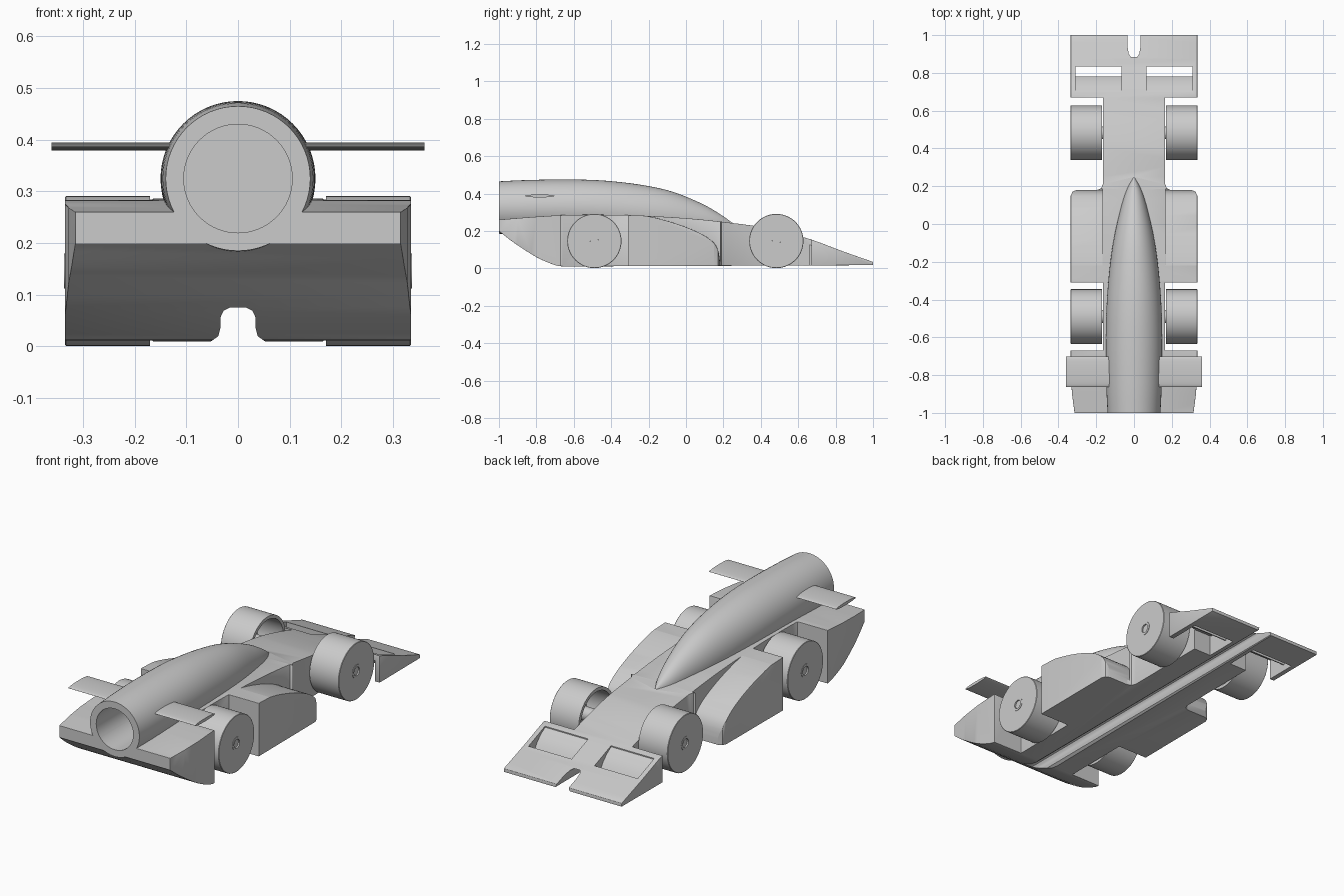
import bpy, bmesh, math
from mathutils import Vector

if "Cube" in bpy.data.objects:
    bpy.data.objects.remove(bpy.data.objects["Cube"])


def finish(name, bm, angle=35):
    bmesh.ops.recalc_face_normals(bm, faces=bm.faces)
    me = bpy.data.meshes.new(name)
    bm.to_mesh(me)
    bm.free()
    ob = bpy.data.objects.new(name, me)
    bpy.context.collection.objects.link(ob)
    select(ob)
    bpy.ops.object.shade_smooth_by_angle(angle=math.radians(angle))
    return ob


def select(ob):
    bpy.ops.object.select_all(action='DESELECT')
    bpy.context.view_layer.objects.active = ob
    ob.select_set(True)


def smooth(pts, n=5):
    """Catmull-Rom curve through the points."""
    v = [Vector(p) for p in pts]
    v = [2 * v[0] - v[1]] + v + [2 * v[-1] - v[-2]]
    out = []
    for a, b, c, d in zip(v, v[1:], v[2:], v[3:]):
        for i in range(n):
            t = i / n
            out.append(0.5 * (2 * b + (c - a) * t + (2 * a - 5 * b + 4 * c - d) * t ** 2
                              + (3 * b - a - 3 * c + d) * t ** 3))
    return [tuple(p) for p in out] + [tuple(v[-2])]


def prism(name, pts, depth):
    """Extrude a closed outline of 3D points along a vector."""
    bm = bmesh.new()
    f = bm.faces.new([bm.verts.new(p) for p in pts])
    ext = bmesh.ops.extrude_face_region(bm, geom=[f])
    bmesh.ops.translate(bm, vec=depth, verts=[g for g in ext['geom'] if isinstance(g, bmesh.types.BMVert)])
    return finish(name, bm)


def side_prism(name, yz, x0, x1):
    return prism(name, [(x0, y, z) for y, z in yz], (x1 - x0, 0, 0))


def loft(name, rings, caps=True, closed=False):
    """Skin a list of point rings."""
    bm = bmesh.new()
    rs = [[bm.verts.new(p) for p in r] for r in rings]
    pairs = list(zip(rs, rs[1:])) + ([(rs[-1], rs[0])] if closed else [])
    n = len(rs[0])
    for a, b in pairs:
        for i in range(n):
            j = (i + 1) % n
            bm.faces.new((a[i], a[j], b[j], b[i]))
    if caps and not closed:
        bm.faces.new(rs[0])
        bm.faces.new(rs[-1])
    return finish(name, bm)


def boolean(ob, tool, op='DIFFERENCE'):
    select(ob)
    m = ob.modifiers.new('bool', 'BOOLEAN')
    m.operation, m.solver, m.object = op, 'EXACT', tool
    bpy.ops.object.modifier_apply(modifier=m.name)
    bpy.data.objects.remove(tool)


def circle(n, fn):
    return [fn(math.cos(2 * math.pi * i / n), math.sin(2 * math.pi * i / n)) for i in range(n)]


# Body: plan outline intersected with the side profile
half = [(.315, -1), (.328, -.9), (.335, -.8), (.335, -.67), (.165, -.67), (.165, -.31),
        (.335, -.31), (.335, .15), (.326, .171), (.305, .18), (.195, .18), (.174, .189),
        (.165, .21), (.165, .67), (.335, .67), (.335, 1)]
plan = half + [(-x, y) for x, y in reversed(half)]
body = prism('body', [(x, y, -.1) for x, y in plan], (0, 0, .7))
top = smooth([(-1.001, .26), (-.8, .276), (-.6, .286), (-.3, .284), (0, .268), (.25, .242),
              (.45, .212), (.66, .157), (.83, .094), (1.001, .034)], 4)
under = smooth([(-.65, .01), (-.7, .017), (-.8, .06), (-.92, .137), (-1.001, .2)], 4)
side = side_prism('side_profile', top + [(1.001, .017)] + under, -.5, .5)
boolean(body, side, 'INTERSECT')

# Sidepods: rounded drop towards the nose
drop = smooth([(-.31, .288), (-.2, .278), (-.05, .238), (.07, .19), (.14, .145),
               (.17, .1), (.181, .04)], 4)
for s in (-1, 1):
    boolean(body, side_prism('pod_cut', drop + [(.185, .04), (.185, .5), (-.31, .5)], s * .166, s * .5))

# Softened edges
bev = body.modifiers.new('bevel', 'BEVEL')
bev.width, bev.segments = .008, 2
bev.limit_method, bev.angle_limit = 'ANGLE', math.radians(45)
select(body)
bpy.ops.object.modifier_apply(modifier=bev.name)

# Tapering fuselage tube: y, centre z, half width, half height
stations = smooth([(-1, .325, .14, .14), (-.85, .325, .147, .147), (-.65, .325, .15, .15),
                   (-.45, .318, .146, .152), (-.25, .3, .131, .148), (-.08, .28, .107, .132),
                   (.08, .255, .071, .093), (.18, .238, .04, .053), (.25, .228, .004, .014)], 4)
boolean(body, loft('fuselage', [circle(64, lambda c, s: (w * c, y, z + h * s))
                                for y, z, w, h in stations]), 'UNION')

# Front wing slots, leaving a curved flap in each
slot = [(.7, .2), (.835, .2), (.835, -.05), (.66, -.05), (.66, .125), (.7, .112), (.74, .085),
        (.768, .053), (.78, .047), (.781, .06), (.765, .085), (.735, .115), (.7, .138)]
for s in (-1, 1):
    boolean(body, side_prism('slot_cut', slot, s * .065, s * .31))

# Underside groove, also forming the nose notch
g = [(.06, -.02), (.052, .01), (.038, .02), (.034, .036), (.034, .056), (.028, .069), (.016, .075)]
boolean(body, prism('groove_cut', [(x, -1.1, z) for x, z in g] +
                    [(-x, -1.1, z) for x, z in reversed(g)], (0, 2.2, 0)))

# Cartridge bore
boolean(body, loft('bore_cut', [circle(64, lambda c, s: (.105 * c, y, .325 + .105 * s))
                                for y in (-1.1, -.45)]))
select(body)
bpy.ops.object.shade_smooth_by_angle(angle=math.radians(35))

# Rear winglets
foil = circle(20, lambda c, s: (-.782 + .08 * c, .387 + .008 * s))
for s, n in ((-1, 'left'), (1, 'right')):
    side_prism(n + '_rear_winglet', foil, s * .12, s * .361)

# Wheels (cups open to the inside), bearings and axles
tyre = [(.034, .335), (.143, .335), (.145, .333), (.145, .17), (.128, .17), (.128, .315), (.034, .315)]
bearing = [(.022, .337), (.034, .337), (.034, .16), (.022, .16)]
for y, end in ((-.49, 'rear'), (.483, 'front')):
    for s, n in ((-1, 'left'), (1, 'right')):
        for part, prof in (('wheel', tyre), ('bearing', bearing)):
            loft(f'{end}_{n}_{part}', [circle(64, lambda c, q: (s * x, y + r * c, .146 + r * q))
                                       for r, x in prof], closed=True)
    loft(end + '_axle', [circle(32, lambda c, q: (x, y + .022 * c, .146 + .022 * q))
                         for x in (-.33, .33)])
